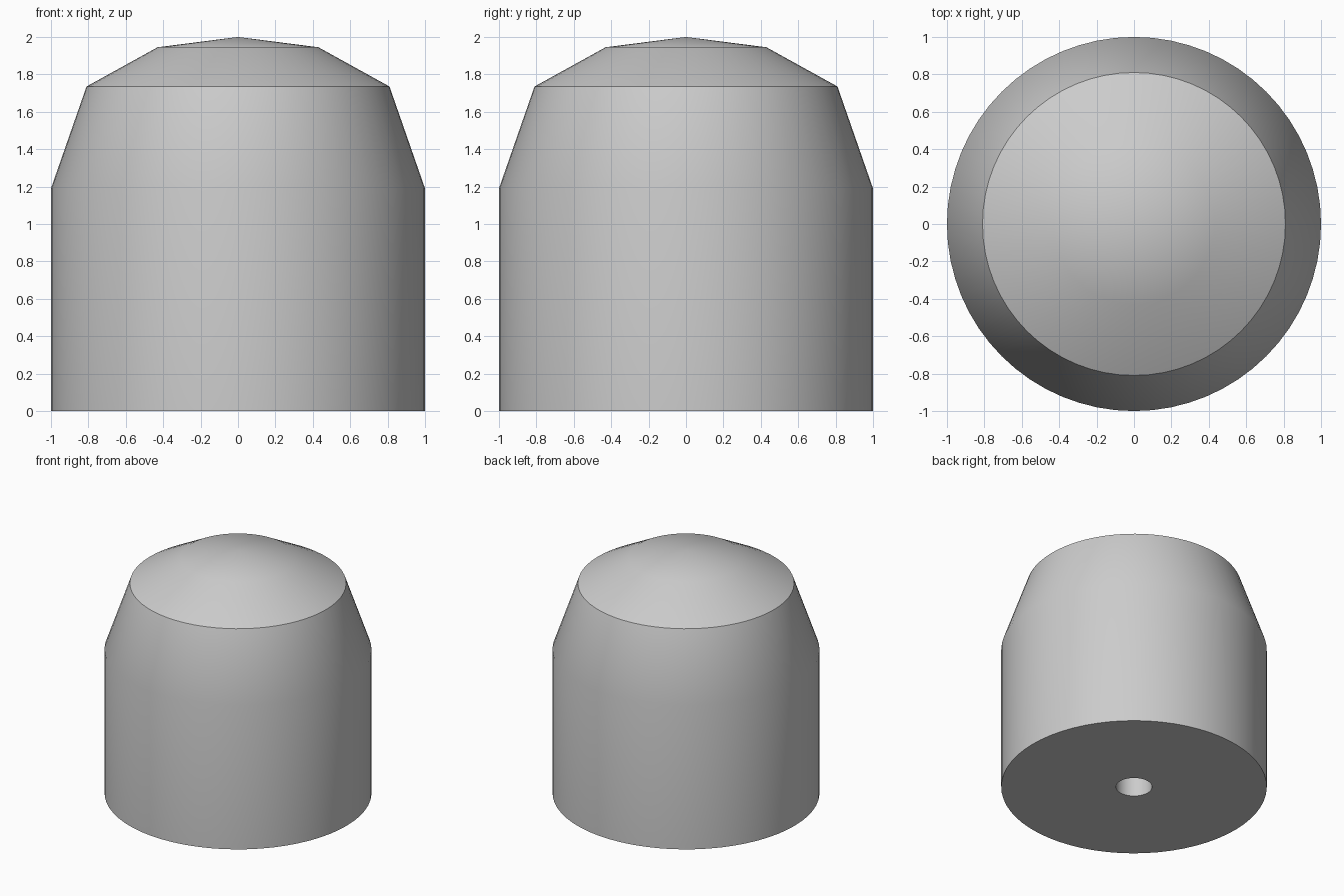
import bpy, bmesh, math
from mathutils import Vector

cube = bpy.data.objects.get("Cube")
if cube:
    bpy.data.objects.remove(cube, do_unlink=True)

# Plain grey material
grey = bpy.data.materials.new("plain grey")
grey.use_nodes = True
colour = (0.6, 0.6, 0.6, 1)
grey.diffuse_color = colour
grey.node_tree.nodes["Principled BSDF"].inputs["Base Color"].default_value = colour

# Half section: blind bore, flat base, wall, tapered shoulder, shallow dome
SIDES = 64
BORE_RADIUS, BORE_DEPTH = 0.136, 1.2
profile = [(0, BORE_DEPTH), (BORE_RADIUS, BORE_DEPTH), (BORE_RADIUS, 0),
           (1, 0), (1, 1.19), (0.81, 1.735), (0.43, 1.945), (0, 2)]

# Turn the section around the vertical axis
bm = bmesh.new()
points = [bm.verts.new((r, 0, z)) for r, z in profile]
edges = [bm.edges.new(pair) for pair in zip(points, points[1:])]
bmesh.ops.spin(bm, geom=points + edges, cent=Vector(), axis=Vector((0, 0, 1)),
               angle=math.tau, steps=SIDES)
bmesh.ops.remove_doubles(bm, verts=bm.verts, dist=0.0005)
bmesh.ops.recalc_face_normals(bm, faces=bm.faces)
mesh = bpy.data.meshes.new("bored_cap")
bm.to_mesh(mesh)
bm.free()
mesh.materials.append(grey)

cap = bpy.data.objects.new("bored_cap", mesh)
bpy.context.collection.objects.link(cap)

# Smooth round faces, keep the rims sharp
bpy.ops.object.select_all(action='DESELECT')
cap.select_set(True)
bpy.context.view_layer.objects.active = cap
bpy.ops.object.shade_smooth_by_angle(angle=math.radians(30))
weighted = cap.modifiers.new("weighted normals", 'WEIGHTED_NORMAL')
weighted.keep_sharp = True
